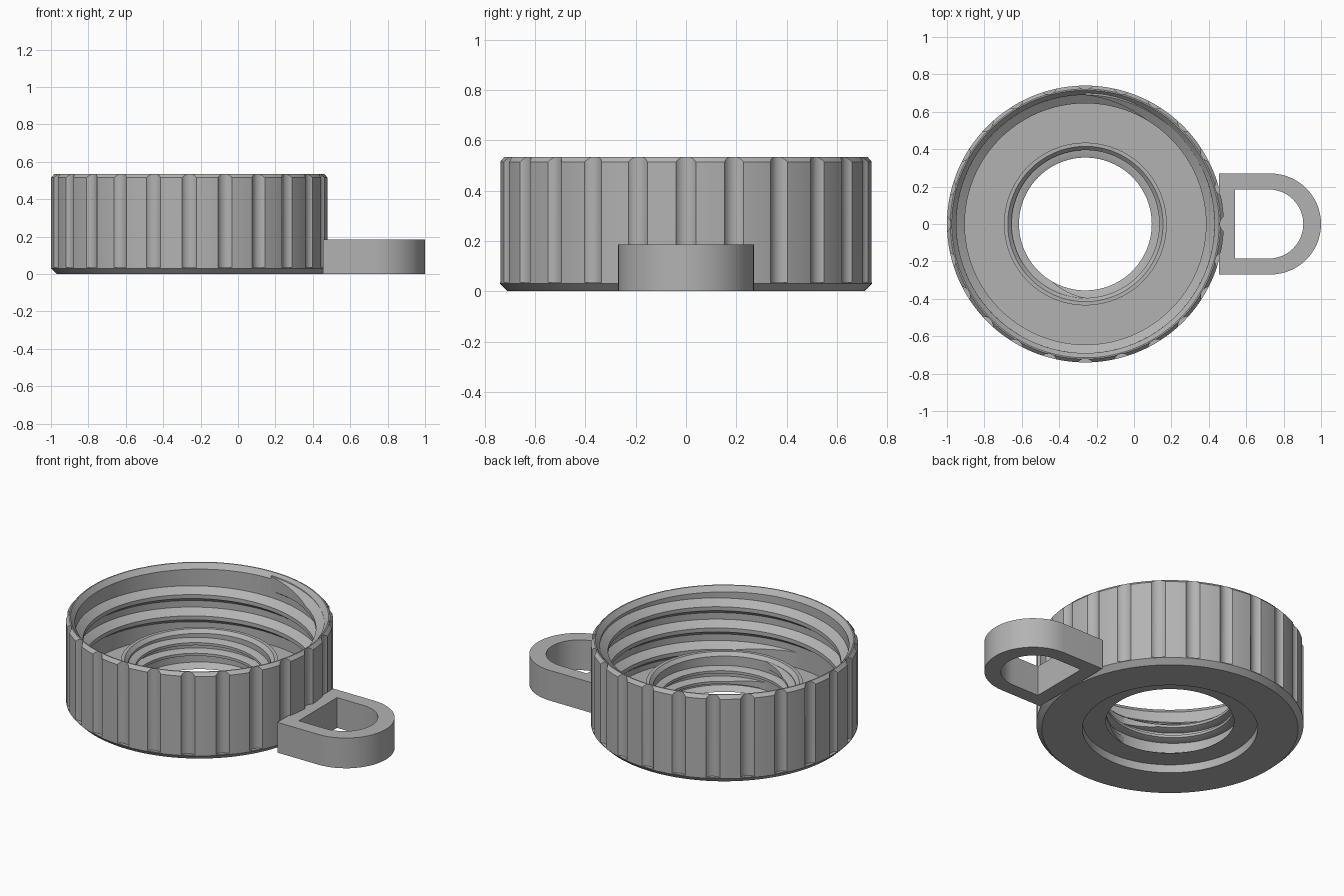
import bpy, bmesh
from math import sin, cos, pi, radians

if "Cube" in bpy.data.objects:
    bpy.data.objects.remove(bpy.data.objects["Cube"])

CX = -0.26      # axis of the cap
R = 0.74        # outer radius

grey = bpy.data.materials.new("plain_grey")
grey.use_nodes = True
grey.diffuse_color = (0.45, 0.45, 0.45, 1)
grey.node_tree.nodes["Principled BSDF"].inputs["Base Color"].default_value = (0.45, 0.45, 0.45, 1)


def finish(name, bm):
    bmesh.ops.recalc_face_normals(bm, faces=bm.faces)
    mesh = bpy.data.meshes.new(name)
    bm.to_mesh(mesh)
    bm.free()
    ob = bpy.data.objects.new(name, mesh)
    bpy.context.collection.objects.link(ob)
    mesh.materials.append(grey)
    return ob


def smooth(ob):
    bpy.ops.object.select_all(action='DESELECT')
    ob.select_set(True)
    bpy.context.view_layer.objects.active = ob
    bpy.ops.object.shade_smooth_by_angle(angle=radians(25))


def skin(bm, rings, closed):
    """Bridge equal rings of vertices with quads."""
    n = len(rings[0])
    for i in range(len(rings) if closed else len(rings) - 1):
        a, b = rings[i], rings[(i + 1) % len(rings)]
        for j in range(n):
            k = (j + 1) % n
            bm.faces.new((a[j], b[j], b[k], a[k]))
    if not closed:
        bm.faces.new(rings[0])
        bm.faces.new(rings[-1])


def lathe(name, profile, steps=144):
    bm = bmesh.new()
    rings = []
    for i in range(steps):
        a = 2 * pi * i / steps
        rings.append([bm.verts.new((CX + r * cos(a), r * sin(a), z)) for r, z in profile])
    skin(bm, rings, True)
    return finish(name, bm)


def thread(name, root, crest, z0, pitch, turns, start, base, tip, taper=30):
    """Helical ridge on an inner wall, fading into the wall at both ends."""
    bm = bmesh.new()
    rings = []
    steps = int(turns * 96)
    for i in range(steps + 1):
        t = i / steps
        a = start + t * turns * 2 * pi
        z = z0 + pitch * turns * t
        ends = min(t, 1 - t) * turns * 360
        f = min(1, max(0.02, ends / taper))
        top = root - (root - crest) * f
        half = base + (tip - base) * f
        shape = [(root + 0.01, -base), (root, -base), (top, -half),
                 (top, half), (root, base), (root + 0.01, base)]
        rings.append([bm.verts.new((CX + r * cos(a), r * sin(a), z + h)) for r, h in shape])
    skin(bm, rings, False)
    smooth(finish(name, bm))


# Cap body: wall, floor, central neck and recess under the floor
body = lathe("cap_body", [
    (0.485, 0), (0.71, 0), (R, 0.03), (R, 0.515), (0.722, 0.535), (0.715, 0.535),
    (0.69, 0.505), (0.69, 0.1), (0.435, 0.1), (0.435, 0.27), (0.415, 0.27),
    (0.395, 0.25), (0.395, 0.075), (0.355, 0.05), (0.485, 0.05)])

# Grip grooves cut around the wall
bm = bmesh.new()
for i in range(24):
    a = 2 * pi * i / 24
    new = bmesh.ops.create_cone(bm, cap_ends=True, segments=32, radius1=0.05, radius2=0.05, depth=0.6)
    bmesh.ops.translate(bm, verts=new["verts"], vec=(CX + 0.77 * cos(a), 0.77 * sin(a), 0.335))
cutter = finish("groove_cutter", bm)
cutter.hide_render = True
mod = body.modifiers.new("grooves", 'BOOLEAN')
mod.operation = 'DIFFERENCE'
mod.solver = 'EXACT'
mod.object = cutter
bpy.context.view_layer.objects.active = body
body.select_set(True)
bpy.ops.object.modifier_apply(modifier=mod.name)
bpy.data.objects.remove(cutter)
smooth(body)

# Screw threads inside the wall and inside the neck
thread("wall_thread", 0.69, 0.645, 0.15, 0.13, 2.5, -pi / 2, 0.045, 0.012)
thread("neck_thread", 0.395, 0.355, 0.1, 0.065, 2, -pi / 2, 0.022, 0.008)


# D-shaped carrying loop
def d_outline(back, centre, r, steps=32):
    arc = [(centre + r * cos(-pi / 2 + pi * i / steps), r * sin(-pi / 2 + pi * i / steps))
           for i in range(steps + 1)]
    return [(back, -r)] + arc + [(back, r)]


bm = bmesh.new()
outer = d_outline(0.455, 0.73, 0.27)
inner = d_outline(0.54, 0.72, 0.185)
rings = []
for outline, z in ((outer, 0), (outer, 0.185), (inner, 0.185), (inner, 0)):
    rings.append([bm.verts.new((x, y, z)) for x, y in outline])
skin(bm, rings, True)
smooth(finish("carry_loop", bm))
